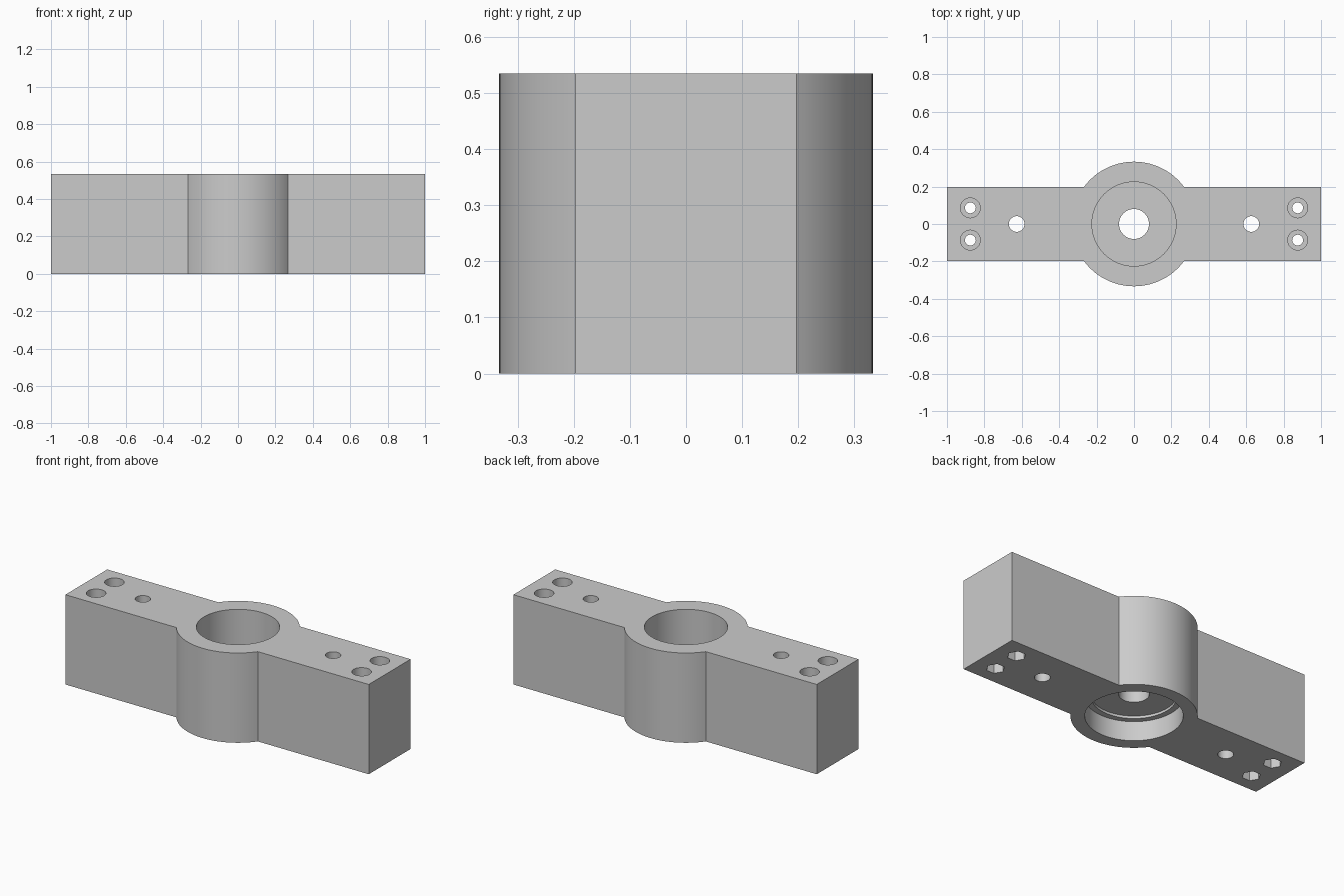
import bpy, bmesh, math

if "Cube" in bpy.data.objects:
    bpy.data.objects.remove(bpy.data.objects["Cube"], do_unlink=True)

HEIGHT, HALF_WIDTH, BOSS_R = 0.535, 0.197, 0.333

metal = bpy.data.materials.new("plain_grey")
metal.use_nodes = True
metal.diffuse_color = (0.6, 0.6, 0.6, 1)
metal.node_tree.nodes["Principled BSDF"].inputs["Base Color"].default_value = (0.6, 0.6, 0.6, 1)


def finish(name, bm):
    bmesh.ops.recalc_face_normals(bm, faces=bm.faces)
    mesh = bpy.data.meshes.new(name)
    bm.to_mesh(mesh)
    bm.free()
    mesh.materials.append(metal)
    obj = bpy.data.objects.new(name, mesh)
    bpy.context.collection.objects.link(obj)
    return obj


def stepped_cutter(name, x, y, steps, sides):
    """Solid of revolution from (radius, height, sides) rings, capped at both ends."""
    bm = bmesh.new()
    rings = []
    for r, z in steps:
        rings.append([bm.verts.new((x + r * math.cos(math.tau * i / sides),
                                    y + r * math.sin(math.tau * i / sides), z))
                      for i in range(sides)])
    for low, high in zip(rings, rings[1:]):
        for i in range(sides):
            j = (i + 1) % sides
            bm.faces.new((low[i], low[j], high[j], high[i]))
    bm.faces.new(rings[0])
    bm.faces.new(rings[-1])
    obj = finish(name, bm)
    obj.hide_render = True
    return obj


# Bar with round central boss, extruded from one outline
start = math.asin(HALF_WIDTH / BOSS_R)
arc = [start + (math.pi - 2 * start) * i / 36 for i in range(37)]
upper = [(1, HALF_WIDTH)]
upper += [(BOSS_R * math.cos(a), BOSS_R * math.sin(a)) for a in arc]
upper += [(-1, HALF_WIDTH)]
outline = upper + [(-x, -y) for x, y in upper]
bm = bmesh.new()
base = bm.faces.new([bm.verts.new((x, y, 0)) for x, y in outline])
top = bmesh.ops.extrude_face_region(bm, geom=[base])["geom"]
bmesh.ops.translate(bm, vec=(0, 0, HEIGHT),
                    verts=[v for v in top if isinstance(v, bmesh.types.BMVert)])
body = finish("bar_with_boss", bm)

# Central bore: lower recess with ledge, narrow shaft hole, upper recess
OVER = HEIGHT + 0.05
cutters = [stepped_cutter("bore_cutter", 0, 0, [
    (0.258, -0.05), (0.258, 0.115), (0.225, 0.115), (0.225, 0.13),
    (0.08, 0.13), (0.08, 0.25), (0.225, 0.25), (0.225, OVER)], 72)]

# Plain holes, and screw holes with round recess above and hexagonal below
for side in (-1, 1):
    cutters.append(stepped_cutter("plain_hole_cutter", side * 0.627, 0,
                                  [(0.042, -0.05), (0.042, OVER)], 32))
    for row in (-1, 1):
        x, y = side * 0.875, row * 0.086
        cutters.append(stepped_cutter("screw_hole_cutter", x, y, [
            (0.029, -0.05), (0.029, 0.4), (0.053, 0.4), (0.053, OVER)], 32))
        cutters.append(stepped_cutter("nut_recess_cutter", x, y,
                                      [(0.05, -0.05), (0.05, 0.12)], 6))

for cutter in cutters:
    cut = body.modifiers.new(cutter.name, 'BOOLEAN')
    cut.operation = 'DIFFERENCE'
    cut.solver = 'EXACT'
    cut.object = cutter

# Bake the cuts, then drop the cutters
bpy.context.view_layer.update()
evaluated = body.evaluated_get(bpy.context.evaluated_depsgraph_get())
body.data = bpy.data.meshes.new_from_object(evaluated)
body.modifiers.clear()
for cutter in cutters:
    bpy.data.objects.remove(cutter, do_unlink=True)

bpy.ops.object.select_all(action='DESELECT')
body.select_set(True)
bpy.context.view_layer.objects.active = body
bpy.ops.object.shade_smooth_by_angle(angle=math.radians(30))
